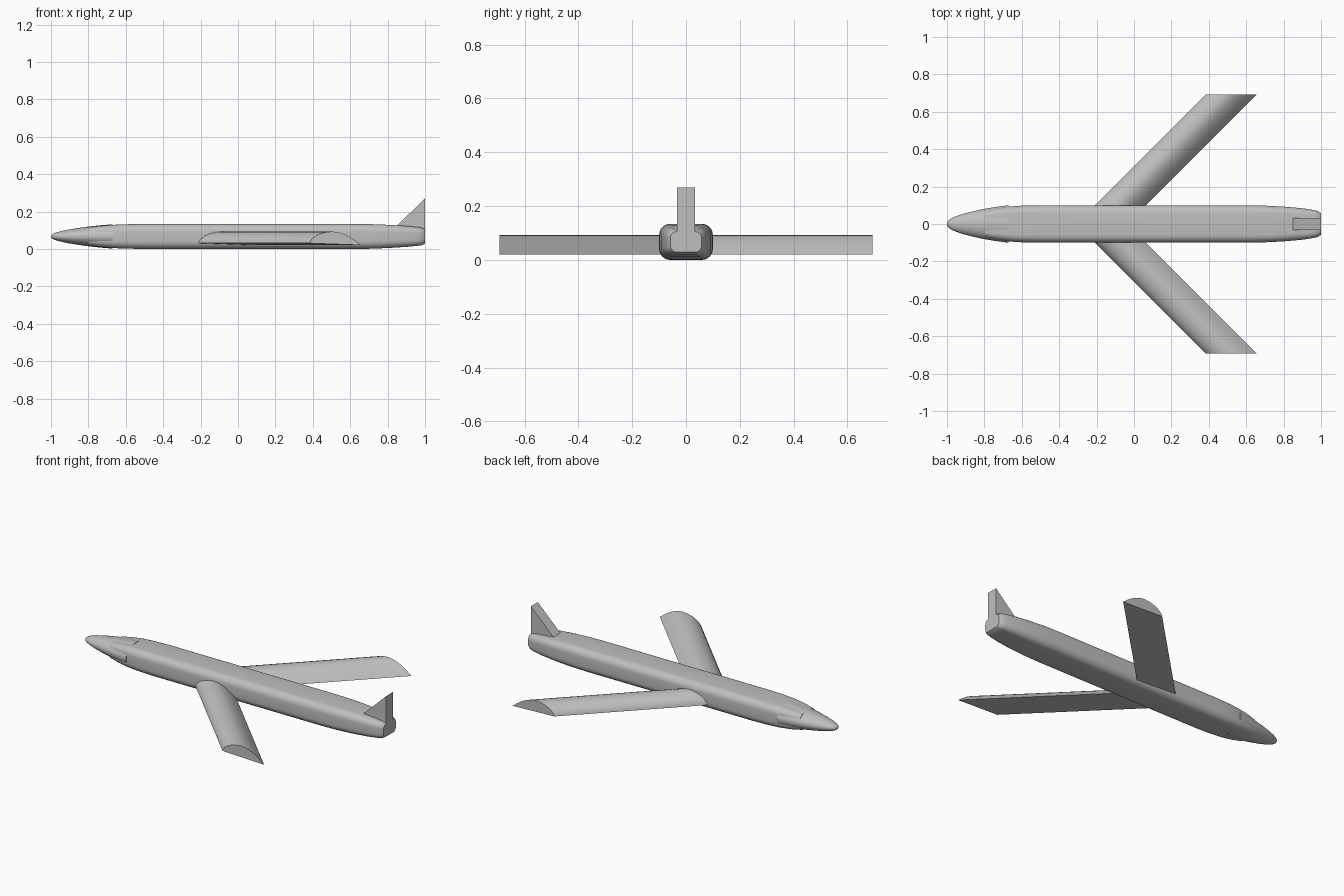
import bpy, bmesh, math

if "Cube" in bpy.data.objects:
    bpy.data.objects.remove(bpy.data.objects["Cube"], do_unlink=True)

# Single painted grey
grey = bpy.data.materials.new("light_grey")
grey.use_nodes = True
COLOUR = (0.52, 0.52, 0.52, 1)
grey.diffuse_color = COLOUR
grey.node_tree.nodes["Principled BSDF"].inputs["Base Color"].default_value = COLOUR

MID_Z = 0.067


def loft(name, rings, smooth_angle=None):
    """Skin a list of equal-length point rings and cap both ends."""
    bm = bmesh.new()
    loops = [[bm.verts.new(p) for p in ring] for ring in rings]
    n = len(loops[0])
    for a, b in zip(loops, loops[1:]):
        for i in range(n):
            j = (i + 1) % n
            bm.faces.new((a[i], a[j], b[j], b[i]))
    bm.faces.new(loops[0][::-1])
    bm.faces.new(loops[-1])
    bmesh.ops.recalc_face_normals(bm, faces=bm.faces)
    mesh = bpy.data.meshes.new(name)
    bm.to_mesh(mesh)
    bm.free()
    obj = bpy.data.objects.new(name, mesh)
    bpy.context.collection.objects.link(obj)
    mesh.materials.append(grey)
    if smooth_angle:
        bpy.ops.object.select_all(action='DESELECT')
        obj.select_set(True)
        bpy.context.view_layer.objects.active = obj
        bpy.ops.object.shade_smooth_by_angle(angle=math.radians(smooth_angle))
    return obj


def rounded_box_ring(x, hy, hz, steps=6):
    """Rounded rectangle across the body at station x."""
    r = min(0.042, hz * 0.62)
    ring = []
    for q, (sy, sz) in enumerate([(1, 1), (-1, 1), (-1, -1), (1, -1)]):
        for k in range(steps + 1):
            a = math.pi / 2 * (q + k / steps)
            ring.append((x, sy * (hy - r) + r * math.cos(a),
                         MID_Z + sz * (hz - r) + r * math.sin(a)))
    return ring


def ellipse_ring(x, ry, n=40):
    return [(x, ry * math.cos(2 * math.pi * i / n),
             MID_Z + 0.65 * ry * math.sin(2 * math.pi * i / n)) for i in range(n)]


# Body: rounded box tapering at both ends
stations = [(-0.8, 0.07, 0.047), (-0.74, 0.083, 0.056), (-0.67, 0.093, 0.062),
            (-0.6, 0.098, 0.065), (-0.5, 0.1, 0.067), (0.6, 0.1, 0.067),
            (0.7, 0.098, 0.066), (0.8, 0.093, 0.062), (0.9, 0.084, 0.056),
            (0.96, 0.075, 0.05), (0.985, 0.068, 0.046), (1.0, 0.058, 0.038)]
loft("fuselage", [rounded_box_ring(*s) for s in stations], 30)

# Nose: elliptical ogive overlapping the front of the body
nose = [(-1.0, 0.003), (-0.997, 0.012), (-0.99, 0.021), (-0.975, 0.031),
        (-0.95, 0.042), (-0.91, 0.055), (-0.86, 0.068), (-0.8, 0.081),
        (-0.74, 0.091), (-0.67, 0.1)]
loft("nose_cone", [ellipse_ring(*s) for s in nose], 40)

# Wings: swept, flat underneath, arched on top
airfoil = [(0, 0.031), (0.004, 0.043), (0.015, 0.057), (0.035, 0.071),
           (0.06, 0.082), (0.09, 0.09), (0.12, 0.093), (0.15, 0.09),
           (0.18, 0.081), (0.21, 0.067), (0.24, 0.048), (0.275, 0.021)]
for name, side in (("left_wing", 1), ("right_wing", -1)):
    loft(name, [[(-0.31 + y + cx, side * y, cz) for cx, cz in airfoil]
                for y in (0.0, 0.693)], 35)

# Tail fin: thick triangular slab
fin = [(0.79, 0.067), (1.0, 0.067), (1.0, 0.27)]
loft("tail_fin", [[(x, y, z) for x, z in fin] for y in (-0.033, 0.033)])
